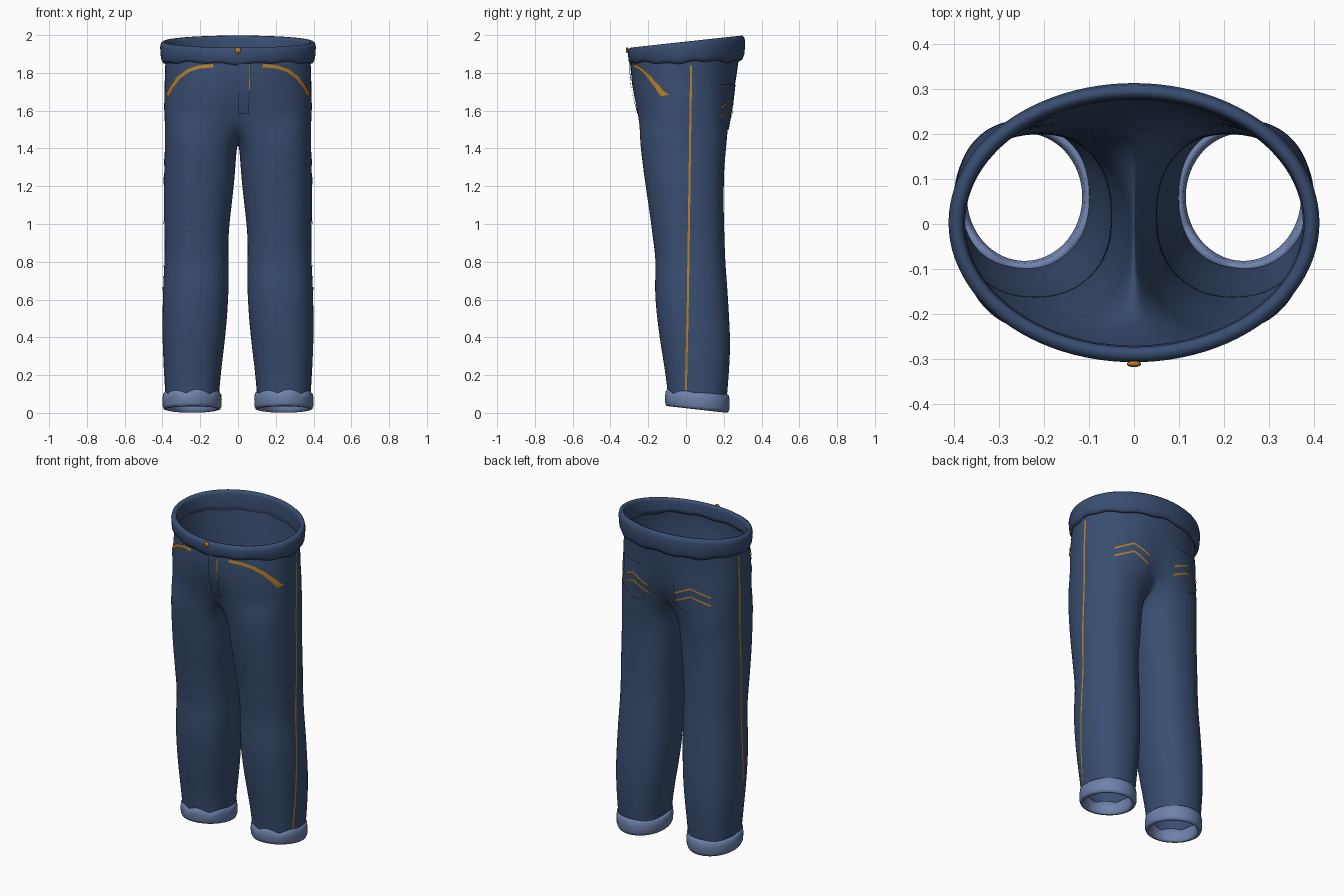
import bpy, bmesh, math
from mathutils import Vector
from mathutils.bvhtree import BVHTree

if "Cube" in bpy.data.objects:
    bpy.data.objects.remove(bpy.data.objects["Cube"])


def material(name, rgb):
    m = bpy.data.materials.new(name)
    m.diffuse_color = (*rgb, 1)
    m.use_nodes = True
    m.node_tree.nodes["Principled BSDF"].inputs["Base Color"].default_value = m.diffuse_color
    return m


DENIM = material("denim blue", (0.041, 0.076, 0.165))
PALE = material("pale turned denim", (0.156, 0.223, 0.405))
GOLD = material("gold thread", (0.50, 0.22, 0.02))


def make_object(name, verts, faces, mat):
    me = bpy.data.meshes.new(name)
    me.from_pydata([tuple(v) for v in verts], [], faces)
    me.materials.append(mat)
    for p in me.polygons:
        p.use_smooth = True
    ob = bpy.data.objects.new(name, me)
    bpy.context.collection.objects.link(ob)
    return ob


def spow(v, e):
    return math.copysign(abs(v) ** e, v)


# ---- trouser body: one half (hip, crotch, leg), then mirrored ----
OUT, INN = 15, 5            # points on the outer arc and along the crotch
hip_rows = [                # z, half width, front y, back y, squareness, centre dip
    (1.90, 0.388, -0.288, 0.285, 1.0, 0.0),
    (1.82, 0.388, -0.296, 0.275, 0.95, 0.0),
    (1.72, 0.391, -0.290, 0.262, 0.9, 0.005),
    (1.64, 0.392, -0.277, 0.256, 0.84, 0.018),
    (1.57, 0.391, -0.264, 0.246, 0.8, 0.035),
]
crotch = [(0.16, 1.49), (0.09, 1.445), (0.0, 1.42), (-0.09, 1.44), (-0.17, 1.49)]
leg_rows = [                # z, inner x, outer x, front y, back y, inner lift
    (1.46, 0.006, 0.389, -0.250, 0.222, -0.07),
    (1.32, 0.012, 0.392, -0.233, 0.206, -0.02),
    (1.18, 0.022, 0.396, -0.214, 0.202, 0),
    (1.02, 0.042, 0.394, -0.189, 0.203, 0),
    (0.92, 0.050, 0.390, -0.178, 0.207, 0),
    (0.80, 0.048, 0.391, -0.160, 0.210, 0),
    (0.66, 0.047, 0.400, -0.170, 0.222, 0),
    (0.52, 0.055, 0.402, -0.158, 0.230, 0),
    (0.38, 0.068, 0.402, -0.140, 0.238, 0),
    (0.24, 0.086, 0.396, -0.116, 0.232, 0),
    (0.12, 0.098, 0.388, -0.100, 0.222, 0),
    (0.05, 0.100, 0.384, -0.096, 0.216, 0),
]
verts, faces, rows = [], [], []
for z, rx, y0, y1, e, dip in hip_rows:
    row = []
    for j in range(OUT):
        a = math.radians(-90 + 180 * j / (OUT - 1))
        y = (y0 + y1) / 2 + (y1 - y0) / 2 * spow(math.sin(a), e)
        x = rx * spow(math.cos(a), e) if 0 < j < OUT - 1 else 0
        y += {0: dip, OUT - 1: -dip}.get(j, 0)
        row.append(len(verts))
        verts.append((x, y, z))
    rows.append(row)
line = []
for y, z in crotch:
    line.append(len(verts))
    verts.append((0, y, z))
leg_rings = [rows[-1] + line]
for z, x0, x1, y0, y1, lift in leg_rows:
    ring = []
    for j in range(OUT + INN):
        if j < OUT:
            d = -132 + 264 * j / (OUT - 1)
        else:
            d = 132 + 96 * (j - OUT + 1) / (INN + 1)
        c, s = math.cos(math.radians(d)), math.sin(math.radians(d))
        dz = lift * max(0, -c)
        ring.append(len(verts))
        verts.append(((x0 + x1) / 2 + (x1 - x0) / 2 * spow(c, 0.88),
                      (y0 + y1) / 2 + (y1 - y0) / 2 * spow(s, 0.88), z + dz))
    leg_rings.append(ring)
for a, b in zip(rows, rows[1:]):
    faces += [(a[j], b[j], b[j + 1], a[j + 1]) for j in range(OUT - 1)]
for a, b in zip(leg_rings, leg_rings[1:]):
    n = len(a)
    faces += [(a[j], b[j], b[(j + 1) % n], a[(j + 1) % n]) for j in range(n)]
body = make_object("trouser_body", verts, faces, DENIM)
body.modifiers.new("Mirror", 'MIRROR')
sub = body.modifiers.new("Smooth", 'SUBSURF')
sub.levels = sub.render_levels = 2
bpy.context.view_layer.update()
surface = BVHTree.FromObject(body, bpy.context.evaluated_depsgraph_get())


# ---- rolled rings: closed profile (offset, height 0..1) swept round an oval ----
def rolled_ring(name, cx, cy, rx, ry, profile, bottom, top, mat, n=64):
    vs, fs, m = [], [], len(profile)
    for i in range(n):
        a = 2 * math.pi * i / n
        c, s = math.cos(a), math.sin(a)
        lo, hi = bottom(a, s), top(a, s)
        for off, t in profile:
            vs.append((cx + (rx + off) * c, cy + (ry + off) * s, lo + (hi - lo) * t))
    for i in range(n):
        for k in range(m):
            p, q, k2 = i * m, (i + 1) % n * m, (k + 1) % m
            fs.append((p + k, q + k, q + k2, p + k2))
    return make_object(name, vs, fs, mat)


# waistband, higher at the back, with a gathered lower edge
band = [(0.0, 0.0), (0.013, 0.05), (0.021, 0.22), (0.024, 0.5), (0.025, 0.75),
        (0.021, 0.92), (0.010, 1.0), (-0.002, 0.98), (-0.009, 0.85),
        (-0.006, 0.6), (-0.012, 0.35), (-0.008, 0.1)]
rolled_ring("waistband", 0, 0.003, 0.387, 0.285, band,
            lambda a, s: 1.855 + 0.008 * s + 0.009 * math.sin(9 * a) * math.cos(4 * a),
            lambda a, s: 1.966 + 0.032 * s, DENIM, 96)

# turned-up cuffs, scalloped along the front
cuff = [(-0.004, 0.0), (0.008, 0.03), (0.014, 0.2), (0.015, 0.6), (0.012, 0.9),
        (0.003, 1.0), (-0.008, 0.95), (-0.014, 0.6), (-0.014, 0.2), (-0.010, 0.04)]
for s, side in ((1, "right"), (-1, "left")):
    rolled_ring("cuff_" + side, s * 0.243, 0.06, 0.142, 0.156, cuff,
                lambda a, q: 0.018 - 0.017 * q,
                lambda a, q: 0.108 - 0.008 * q
                + 0.022 * max(0, -q) ** 0.5 * (abs(math.sin(3.5 * a)) - 0.5), PALE)


# ---- thin pieces laid on the cloth ----
def lay(u, z, direction, lift):
    d = Vector(direction)
    start = Vector((u, 0, z)) if d.y else Vector((0, u, z))
    hit, normal, _, _ = surface.ray_cast(start - 2 * d, d)
    if hit is None:
        return start - 0.3 * d
    if normal.dot(d) > 0:
        normal = -normal
    return hit + normal * lift


def ribbon(name, path, width, direction, mat=GOLD, step=0.02, lift=0.005):
    pts = []
    for p, q in zip(path, path[1:]):
        p, q = Vector(p), Vector(q)
        k = max(1, round((q - p).length / step))
        pts += [p.lerp(q, i / k) for i in range(k)]
    pts.append(Vector(path[-1]))
    vs = []
    for i, p in enumerate(pts):
        t = (pts[min(i + 1, len(pts) - 1)] - pts[max(i - 1, 0)]).normalized()
        side = Vector((-t.y, t.x)) * width / 2
        for w in (p + side, p - side):
            vs.append(lay(w.x, w.y, direction, lift))
    fs = [(2 * i, 2 * i + 1, 2 * i + 3, 2 * i + 2) for i in range(len(pts) - 1)]
    return make_object(name, vs, fs, mat)


def patch(name, left, right, zs, direction, lift):
    """Cloth patch between two edges; left and right give u at each height."""
    cols, vs = 8, []
    for z in zs:
        l, r = left(z), right(z)
        vs += [lay(l + (r - l) * k / cols, z, direction, lift) for k in range(cols + 1)]
    w = cols + 1
    fs = [(i * w + k, i * w + k + 1, (i + 1) * w + k + 1, (i + 1) * w + k)
          for i in range(len(zs) - 1) for k in range(cols)]
    return make_object(name, vs, fs, DENIM)


FRONT, BACK = (0, 1, 0), (0, -1, 0)
for s, side in ((1, "right"), (-1, "left")):
    # outer leg seam
    ribbon("side_seam_" + side, [(0.027, 1.84), (0.018, 1.2), (0.01, 0.6), (0.0, 0.12)],
           0.011, (-s, 0, 0), step=0.04, lift=0.003)
    # curved front pocket stitching
    ribbon("front_pocket_stitch_" + side,
           [(s * x, z) for x, z in ((0.13, 1.838), (0.2, 1.832), (0.26, 1.812),
                                    (0.31, 1.775), (0.345, 1.73), (0.37, 1.68))],
           0.018, FRONT)
    # back pocket with two chevrons
    half = lambda z: 0.105 * min(1, (z - 1.49) / 0.05)
    patch("back_pocket_" + side, lambda z: s * 0.195 - half(z), lambda z: s * 0.195 + half(z),
          [1.50, 1.52, 1.54, 1.58, 1.62, 1.66, 1.70, 1.74], BACK, 0.006)
    for i, z in enumerate((1.665, 1.615)):
        ribbon(f"back_chevron_{side}_{i + 1}",
               [(s * 0.085, z - 0.05), (s * 0.195, z), (s * 0.305, z - 0.05)],
               0.010, BACK, lift=0.010)

# fly flap
patch("fly_flap", lambda z: 0.0, lambda z: 0.066 if z > 1.69 else 0.056,
      [1.585, 1.62, 1.66, 1.69, 1.70, 1.75, 1.80, 1.85], FRONT, 0.008)
ribbon("fly_stitch", [(0.062, 1.84), (0.061, 1.71)], 0.005, FRONT, lift=0.011)

# waist button
bm = bmesh.new()
bmesh.ops.create_uvsphere(bm, u_segments=16, v_segments=8, radius=0.016)
bmesh.ops.scale(bm, vec=(1, 0.45, 1), verts=bm.verts)
bmesh.ops.translate(bm, vec=(0, -0.311, 1.92), verts=bm.verts)
me = bpy.data.meshes.new("waist_button")
bm.to_mesh(me)
bm.free()
me.materials.append(GOLD)
for p in me.polygons:
    p.use_smooth = True
bpy.context.collection.objects.link(bpy.data.objects.new("waist_button", me))
